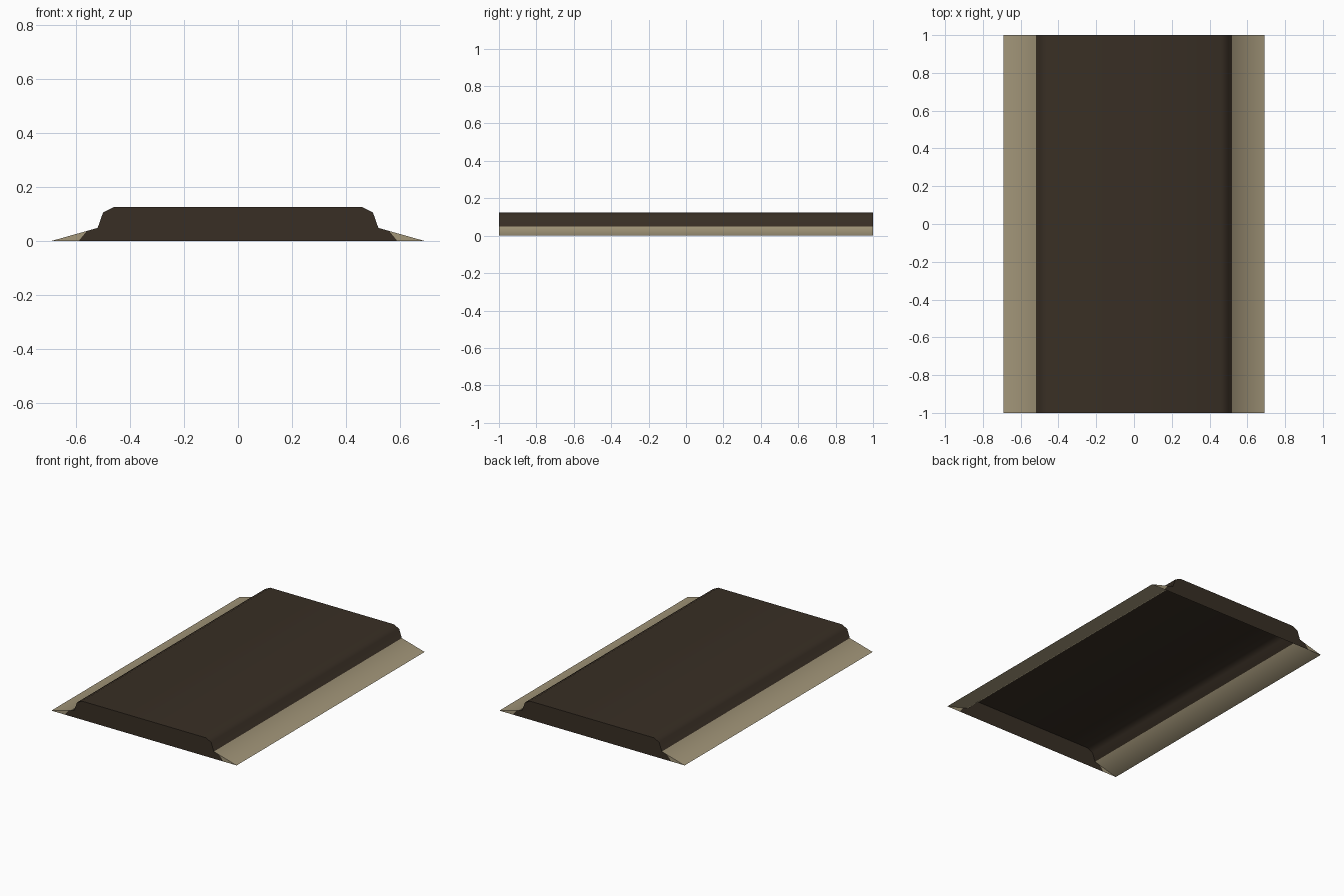
import bpy, bmesh, math

if "Cube" in bpy.data.objects:
    bpy.data.objects.remove(bpy.data.objects["Cube"])


def material(name, rgb):
    m = bpy.data.materials.new(name)
    m.diffuse_color = (*rgb, 1)
    m.use_nodes = True
    m.node_tree.nodes["Principled BSDF"].inputs["Base Color"].default_value = m.diffuse_color
    return m


dark = material("dark brown", (0.040, 0.028, 0.018))
tan = material("sandy tan", (0.37, 0.31, 0.195))

# Right half of the cross-section, from top edge to ground: (x, z)
half = [(0.46, 0.125), (0.50, 0.105), (0.52, 0.048), (0.69, 0.0)]
profile = [(-x, z) for x, z in reversed(half)] + half


def make_object(name, bm):
    me = bpy.data.meshes.new(name)
    bm.to_mesh(me)
    bm.free()
    me.materials.append(dark)
    me.materials.append(tan)
    ob = bpy.data.objects.new(name, me)
    bpy.context.collection.objects.link(ob)
    return ob


# Long raised bed with sloping verges, open underneath
bm = bmesh.new()
rows = [[bm.verts.new((x, y, z)) for x, z in profile] for y in (-1, 1)]
last = len(profile) - 2
for i in range(last + 1):
    f = bm.faces.new((rows[0][i], rows[0][i + 1], rows[1][i + 1], rows[1][i]))
    f.material_index = 1 if i in (0, last) else 0
bed = make_object("raised_bed", bm)
bpy.context.view_layer.objects.active = bed
bed.select_set(True)
bpy.ops.object.shade_smooth_by_angle(angle=math.radians(70))

# End walls: dark middle, tan tips split by a slanted line
split_top, split_low, tip = (0.56, 0.0367), (0.59, 0.0), half[3]
right = half[:3] + [split_top, split_low]
middle = right + [(-x, z) for x, z in reversed(right)]
corner = [split_top, tip, split_low]
for name, y in (("front_end", -1), ("back_end", 1)):
    bm = bmesh.new()
    for pts, idx in ((middle, 0), (corner, 1), ([(-x, z) for x, z in corner], 1)):
        f = bm.faces.new([bm.verts.new((x, y, z)) for x, z in pts])
        f.material_index = idx
        f.normal_update()
        if f.normal.y * y < 0:
            f.normal_flip()
    make_object(name, bm)
